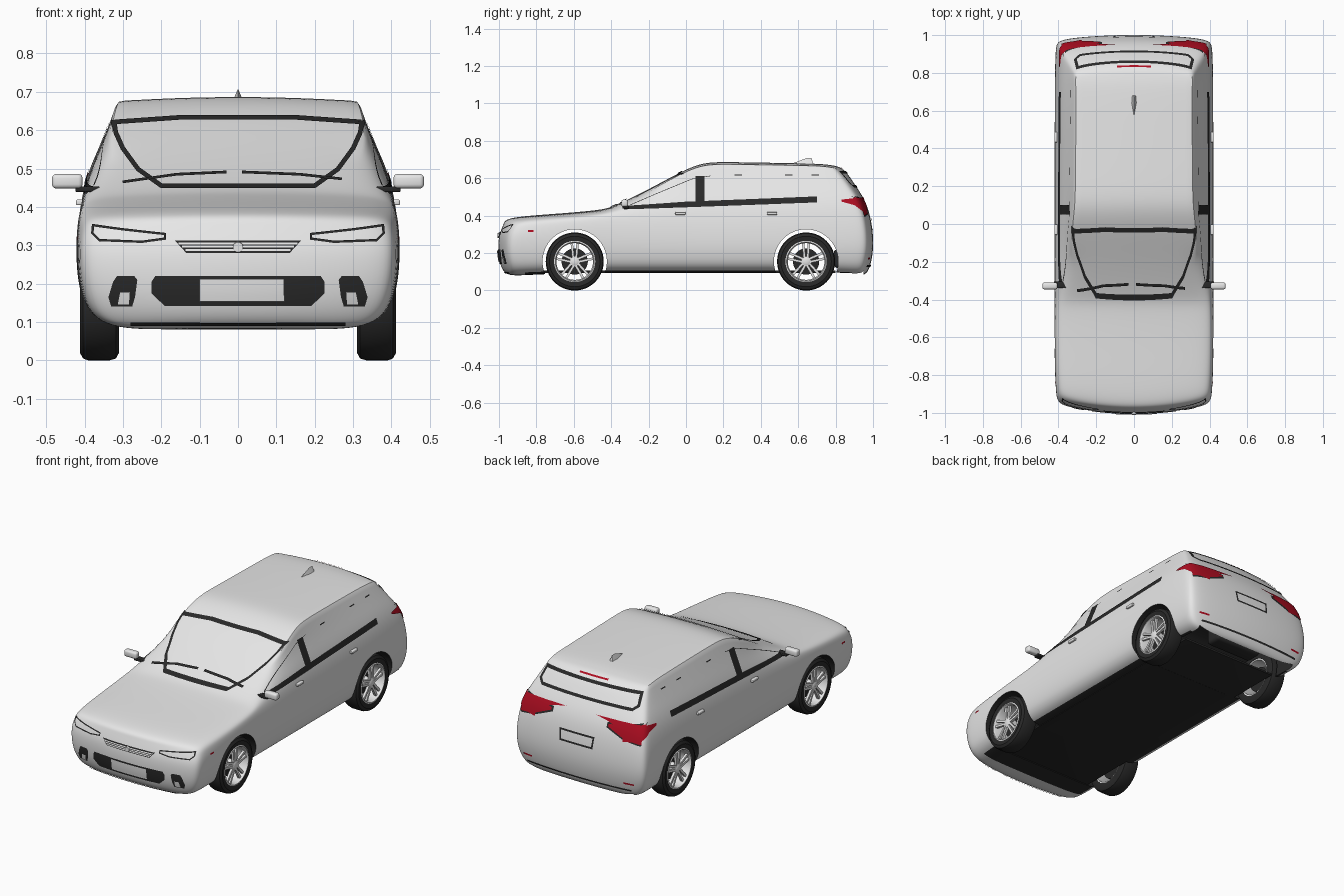
import bpy, bmesh, math
from mathutils import Vector, Matrix
from mathutils.bvhtree import BVHTree

if "Cube" in bpy.data.objects:
    bpy.data.objects.remove(bpy.data.objects["Cube"])


def material(name, col):
    m = bpy.data.materials.new(name)
    m.diffuse_color = (*col, 1)
    m.use_nodes = True
    m.node_tree.nodes["Principled BSDF"].inputs["Base Color"].default_value = m.diffuse_color
    return m


SILVER = material("silver_paint", (0.8, 0.8, 0.8))
BLACK = material("black_trim", (0.022, 0.022, 0.022))
RED = material("red_lens", (0.42, 0.004, 0.015))


def obj_from(name, bm, mats, mirror=False, smooth=True):
    me = bpy.data.meshes.new(name)
    bm.to_mesh(me)
    bm.free()
    ob = bpy.data.objects.new(name, me)
    bpy.context.collection.objects.link(ob)
    for m in mats:
        me.materials.append(m)
    if mirror:
        ob.modifiers.new("mirror", 'MIRROR')
    if smooth:
        smooth_angle(ob)
    return ob


def smooth_angle(ob):
    bpy.ops.object.select_all(action='DESELECT')
    ob.select_set(True)
    bpy.context.view_layer.objects.active = ob
    bpy.ops.object.shade_smooth_by_angle(angle=math.radians(35))


def interp(pts, z):
    for (a, p), (b, q) in zip(pts, pts[1:]):
        if z <= b:
            return p + (q - p) * max(0, z - a) / (b - a)
    return pts[-1][1]


# ---- body shell: sections along y (y, width, belt w/z, middle w/z, top w/z)
SECT = [
    (-1.008, .40, .392, .325, .38, .355, .345, .372),
    (-.92, .418, .41, .34, .40, .37, .355, .388),
    (-.65, .424, .418, .36, .408, .387, .36, .403),
    (-.45, .424, .417, .385, .403, .41, .35, .421),
    (-.39, .424, .414, .40, .39, .428, .33, .437),
    (-.20, .424, .412, .425, .372, .485, .332, .53),
    (-.03, .424, .41, .44, .358, .54, .332, .624),
    (.09, .424, .408, .445, .355, .56, .315, .676),
    (.22, .424, .408, .447, .355, .565, .312, .677),
    (.50, .424, .408, .455, .355, .57, .31, .672),
    (.72, .424, .408, .46, .355, .57, .31, .668),
    (.945, .42, .402, .46, .352, .565, .312, .66),
    (1.008, .408, .39, .46, .343, .56, .306, .65)]
NOSE = [(.08, .03), (.17, 0), (.28, 0), (.35, .025), (.39, .05)]
TAIL = [(.08, .035), (.17, .01), (.28, 0), (.46, .03), (.56, .10), (.66, .17)]
NI, NJ, NK = 4, 5, len(SECT) - 1


def body_point(i, j, k):
    y, w, bw, bz, mw, mz, tw, tz = SECT[k]
    u = (i - NI / 2) / (NI / 2)
    zb = .08 if k < 2 or k > NK - 2 else .093
    wid, z = [(w - .05, zb), (w - .01, .17), (w, .28), (bw, bz), (mw, mz), (tw, tz)][j]
    if k < 2:
        y += interp(NOSE, z)
    if k > NK - 2:
        y -= interp(TAIL, z)
    if k == 0:
        y += .045 * u * u
    if k == NK:
        y -= .025 * u * u
    if j == NJ:
        z += .011 * (1 - u * u)
    return (u * wid, y, z)


bm = bmesh.new()
grid = {}


def quad(keys, mat=0):
    vs = []
    for key in keys:
        if key not in grid:
            grid[key] = bm.verts.new(body_point(*key))
        vs.append(grid[key])
    bm.faces.new(vs).material_index = mat


for k in range(NK):
    for i in range(NI):
        for j in (0, NJ):
            dark = 1 if j == 0 and 0 < k < NK - 1 else 0
            quad([(i, j, k), (i + 1, j, k), (i + 1, j, k + 1), (i, j, k + 1)], dark)
    for j in range(NJ):
        for i in (0, NI):
            quad([(i, j, k), (i, j + 1, k), (i, j + 1, k + 1), (i, j, k + 1)])
for k in (0, NK):
    for i in range(NI):
        for j in range(NJ):
            quad([(i, j, k), (i + 1, j, k), (i + 1, j + 1, k), (i, j + 1, k)])
# firmer roof edges
crease = bm.edges.layers.float.new("crease_edge")
for k in range(5, NK):
    for i in (0, NI):
        bm.edges.get((grid[i, NJ, k], grid[i, NJ, k + 1]))[crease] = .55
bmesh.ops.recalc_face_normals(bm, faces=bm.faces)
body = obj_from("body_shell", bm, [SILVER, BLACK], smooth=False)
sub = body.modifiers.new("subdivision", 'SUBSURF')
sub.levels = sub.render_levels = 3


def bake(ob):
    dg = bpy.context.evaluated_depsgraph_get()
    me = bpy.data.meshes.new_from_object(ob.evaluated_get(dg))
    ob.modifiers.clear()
    ob.data = me


bake(body)
bm = bmesh.new()
bm.from_mesh(body.data)
SKIN = BVHTree.FromBMesh(bm)
bm.free()

# ---- wheel arches and the hollow behind the rear floor
WHEELS_Y = (-.595, .642)
cutters = []
for y in WHEELS_Y + (None,):
    bm = bmesh.new()
    if y is None:
        bmesh.ops.create_cube(bm, size=1, matrix=Matrix.Translation((0, .85, .13)) @ Matrix.Diagonal((.66, .2, .26, 1)))
    else:
        bmesh.ops.create_cone(bm, cap_ends=True, segments=64, radius1=.172, radius2=.172, depth=1.2,
                              matrix=Matrix.Translation((0, y, .155)) @ Matrix.Rotation(math.pi / 2, 4, 'Y'))
    for f in bm.faces:
        f.material_index = 1
    c = obj_from("body_cutter", bm, [SILVER, BLACK], smooth=False)
    c.hide_render = True
    cutters.append(c)
    b = body.modifiers.new("cut", 'BOOLEAN')
    b.operation, b.solver, b.object = 'DIFFERENCE', 'EXACT', c
bake(body)
for c in cutters:
    bpy.data.objects.remove(c)
smooth_angle(body)


# ---- thin plates projected on the body from front (F), back (B) or side (S)
def project(p, view, lift):
    a, b = p
    o, d = {'F': ((a, -3, b), (0, 1, 0)), 'B': ((a, 3, b), (0, -1, 0)), 'S': ((3, a, b), (-1, 0, 0))}[view]
    loc, nor, _, _ = SKIN.ray_cast(Vector(o), Vector(d))
    if loc is None:
        loc, nor, _, _ = SKIN.find_nearest(Vector(o) + Vector(d) * 2.2)
    return loc + nor * lift, nor


def plate(name, lower, upper, view, mat, lift=.003, mirror=False):
    cols = []
    for s in range(len(lower) - 1):
        l0, l1, u0, u1 = (Vector(p) for p in (lower[s], lower[s + 1], upper[s], upper[s + 1]))
        n = max(1, math.ceil((l1 - l0).length / .015))
        cols += [(l0.lerp(l1, t / n), u0.lerp(u1, t / n)) for t in range(n)]
    cols.append((Vector(lower[-1]), Vector(upper[-1])))
    m = max(1, math.ceil(max((a - b).length for a, b in cols) / .015))
    bm = bmesh.new()
    rows, nor = [], None
    for a, b in cols:
        hits = [project(a.lerp(b, t / m), view, lift) for t in range(m + 1)]
        nor = nor or hits[0][1]
        rows.append([bm.verts.new(h[0]) for h in hits])
    for r, q in zip(rows, rows[1:]):
        for t in range(m):
            bm.faces.new((r[t], q[t], q[t + 1], r[t + 1]))
    bm.normal_update()
    if sum((f.normal for f in bm.faces), Vector()).dot(nor) < 0:
        bmesh.ops.reverse_faces(bm, faces=bm.faces)
    return obj_from(name, bm, [mat], mirror)


def ribbon(name, path, width, view, mat, lift=.004, mirror=False, closed=False):
    pts = [Vector(p) for p in path]
    n = len(pts)
    left, right = [], []
    for i, p in enumerate(pts):
        a = pts[i - 1] if (i or closed) else None
        b = pts[(i + 1) % n] if (i < n - 1 or closed) else None
        d1 = (p - a).normalized() if a else (b - p).normalized()
        d2 = (b - p).normalized() if b else d1
        t = (d1 + d2).normalized()
        off = Vector((-t.y, t.x)) * (width / 2 / max(.5, t.dot(d1)))
        left.append(p + off)
        right.append(p - off)
    if closed:
        left.append(left[0])
        right.append(right[0])
    return plate(name, right, left, view, mat, lift, mirror)


def sym(half):
    return half + [(-x, z) for x, z in reversed(half)]


# windscreen, wipers, rear window
ribbon("windscreen_frame", sym([(.2, .452), (.26, .495), (.3, .55), (.318, .59), (.322, .618), (.15, .63)]),
       .012, 'F', BLACK, closed=True)
ribbon("wiper_left", [(-.3, .458), (-.16, .478), (-.03, .484)], .007, 'F', BLACK, .008)
ribbon("wiper_right", [(.01, .484), (.16, .478), (.27, .466)], .007, 'F', BLACK, .008)
ribbon("rear_window_frame", sym([(.285, .555), (.31, .575), (.298, .63)]), .014, 'B', BLACK, closed=True)
ribbon("high_brake_light", [(-.09, .651), (.09, .651)], .006, 'B', RED)
# side glass trim
plate("belt_trim", [(-.33, .432), (0, .444), (.7, .47)], [(-.33, .45), (0, .474), (.7, .502)], 'S', BLACK, mirror=True)
plate("door_pillar", [(.05, .46), (.05, .61)], [(.1, .46), (.1, .61)], 'S', BLACK, mirror=True)
ribbon("window_top_line", [(-.3, .455), (-.15, .52), (.03, .595), (.13, .612)], .003, 'S', BLACK, .002, True)
for y in (.28, .55, .69):
    ribbon("roof_clip", [(y - .02, .616), (y + .02, .616)], .006, 'S', BLACK, mirror=True)
# headlights, grille and bumper
ribbon("headlight_frame", [(.19, .316), (.25, .308), (.36, .312), (.378, .33), (.376, .35), (.3, .34), (.19, .328)],
       .006, 'F', BLACK, mirror=True, closed=True)
plate("grille", [(-.135, .28), (.135, .28)], [(-.165, .312), (.165, .312)], 'F', BLACK)
for k in range(3):
    w = .136 + .009 * k
    ribbon("grille_slat", [(-w, .287 + .008 * k), (w, .287 + .008 * k)], .005, 'F', SILVER, .006)
plate("lower_intake", [(-.225, .175), (-.19, .142), (.19, .142), (.225, .175)],
      [(-.225, .205), (-.215, .22), (.215, .22), (.225, .205)], 'F', BLACK)
plate("front_plate", [(-.1, .155), (.12, .155)], [(-.1, .213), (.12, .213)], 'F', SILVER, .007)
plate("fog_surround", [(.268, .165), (.275, .142), (.33, .142), (.337, .165)],
      [(.262, .21), (.27, .22), (.315, .22), (.325, .205)], 'F', BLACK, mirror=True)
plate("fog_lamp", [(.283, .148), (.312, .148)], [(.281, .178), (.306, .178)], 'F', SILVER, .006, True)
ribbon("front_lip", [(-.28, .097), (.28, .097)], .008, 'F', BLACK)
ribbon("side_marker", [(-.845, .318), (-.815, .318)], .009, 'S', RED, mirror=True)
# rear lamps, plate and bumper
plate("tail_lamp_rim", [(.17, .452), (.28, .408), (.382, .392)], [(.17, .478), (.28, .49), (.375, .505)], 'B', BLACK, .002, True)
plate("tail_lamp_rear", [(.18, .458), (.285, .415), (.382, .4)], [(.18, .47), (.285, .482), (.375, .497)], 'B', RED, .005, True)
plate("tail_lamp_side", [(.83, .474), (.9, .455), (.97, .4)], [(.83, .484), (.9, .492), (.945, .497)], 'S', RED, .005, True)
ribbon("rear_plate_frame", sym([(.1, .325), (.105, .382)]), .01, 'B', BLACK, closed=True)
ribbon("rear_bumper_strip", [(-.33, .132), (.33, .132)], .01, 'B', BLACK)
ribbon("rear_reflector", [(.29, .172), (.35, .172)], .01, 'B', RED, mirror=True)


# ---- boxes: mirrors, handles, floor, silencer
def box(name, centre, size, mat, bevel, mirror=True):
    bm = bmesh.new()
    bmesh.ops.create_cube(bm, size=1, matrix=Matrix.Translation(centre) @ Matrix.Diagonal((*size, 1)))
    bmesh.ops.bevel(bm, geom=bm.edges[:], offset=bevel, segments=3, affect='EDGES', profile=.5)
    return obj_from(name, bm, [mat], mirror)


box("door_mirror", (.445, -.328, .467), (.08, .036, .038), SILVER, .011)
box("mirror_arm", (.392, -.322, .446), (.064, .036, .014), BLACK, .004)
for y in (-.03, .46):
    box("door_handle", (.413, y, .412), (.018, .055, .015), SILVER, .004)
box("floor", (0, 0, .1), (.61, 1.6, .012), BLACK, .002, False)
box("silencer", (0, .84, .17), (.3, .1, .1), BLACK, .02, False)

# grille badge (plain disc) and roof aerial fin
bm = bmesh.new()
bmesh.ops.create_cone(bm, cap_ends=True, segments=24, radius1=.015, radius2=.013, depth=.012,
                      matrix=Matrix.Translation((0, project((0, .295), 'F', 0)[0].y - .004, .295))
                      @ Matrix.Rotation(math.pi / 2, 4, 'X'))
obj_from("grille_disc", bm, [SILVER])
bm = bmesh.new()
base = [bm.verts.new(p) for p in ((0, .57, .68), (.014, .64, .675), (.01, .68, .675), (-.01, .68, .675), (-.014, .64, .675))]
tip = [bm.verts.new(p) for p in ((0, .645, .708), (0, .672, .708))]
for f in ((0, 1, 5), (1, 2, 6, 5), (2, 3, 6), (3, 4, 5, 6), (4, 0, 5), (4, 3, 2, 1, 0)):
    bm.faces.new([(base + tip)[v] for v in f])
bmesh.ops.recalc_face_normals(bm, faces=bm.faces)
obj_from("aerial_fin", bm, [SILVER])


# ---- wheels
def lathe(name, profile, y, mat, n=48):
    bm = bmesh.new()
    rings = [[bm.verts.new((x, y + r * math.cos(math.tau * s / n), .155 + r * math.sin(math.tau * s / n)))
              for s in range(n)] for x, r in profile]
    for a, b in zip(rings, rings[1:] + rings[:1]):
        for s in range(n):
            bm.faces.new((a[s], a[s - 1], b[s - 1], b[s]))
    bmesh.ops.recalc_face_normals(bm, faces=bm.faces)
    return obj_from(name, bm, [mat], True)


for y in WHEELS_Y:
    lathe("tyre", [(.312, .108), (.31, .135), (.318, .15), (.335, .155), (.39, .155), (.404, .15), (.412, .135), (.408, .108)], y, BLACK)
    lathe("rim", [(.315, .11), (.408, .111), (.411, .104), (.4, .098), (.315, .1)], y, SILVER)
    lathe("brake_disc", [(.345, .001), (.345, .07), (.355, .07), (.355, .001)], y, BLACK)
    lathe("hub", [(.35, .001), (.35, .026), (.398, .026), (.404, .016), (.404, .001)], y, SILVER)
    bm = bmesh.new()
    for s in range(5):
        for off in (-.012, .012):
            bmesh.ops.create_cube(bm, size=1, matrix=Matrix.Translation((.394, y, .155))
                                  @ Matrix.Rotation(s * math.tau / 5, 4, 'X') @ Matrix.Translation((0, off, .06))
                                  @ Matrix.Rotation(-off * 8, 4, 'X') @ Matrix.Diagonal((.014, .013, .086, 1)))
    obj_from("spokes", bm, [SILVER], True)
